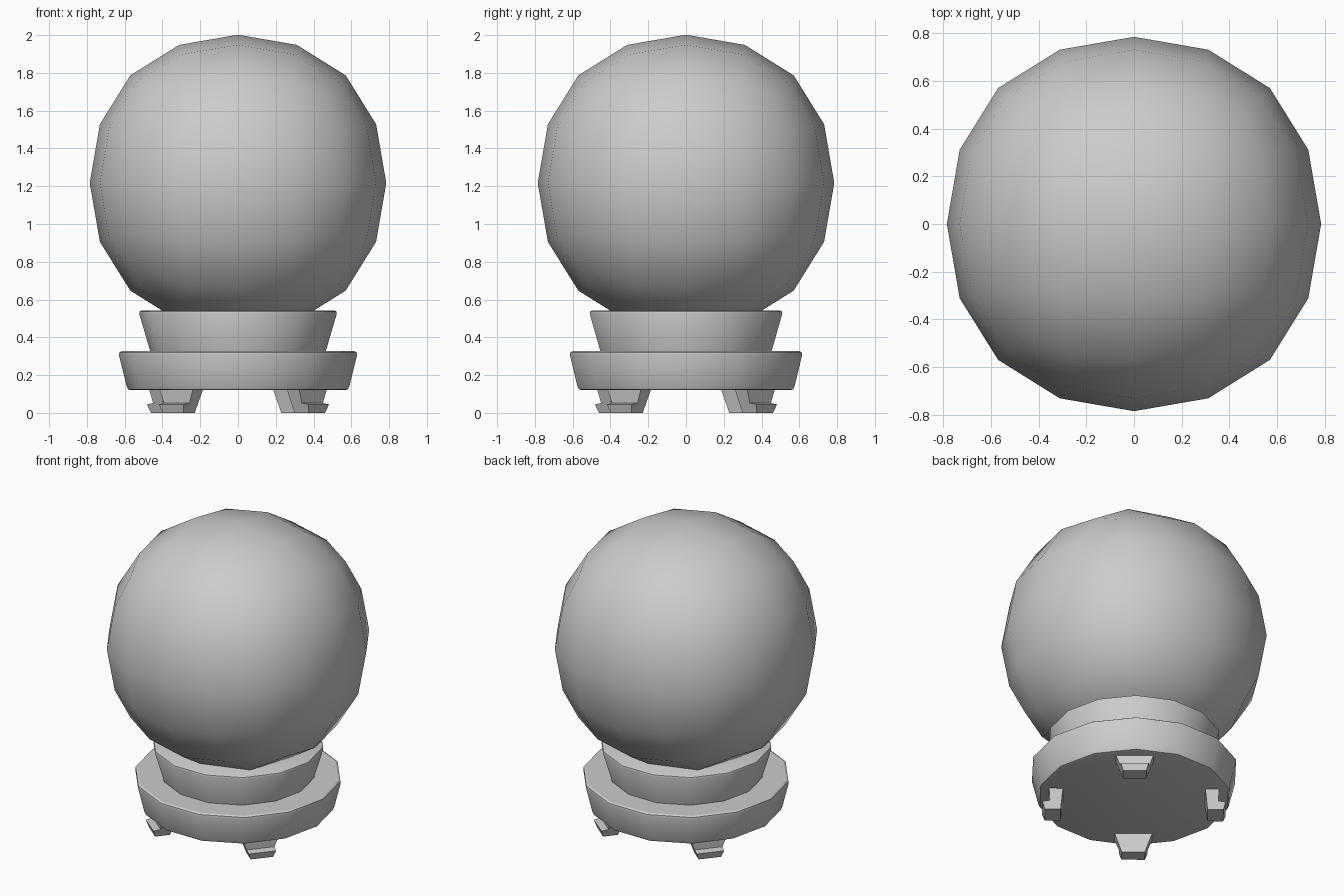
import bpy, bmesh
from math import cos, sin, pi, radians

if "Cube" in bpy.data.objects:
    bpy.data.objects.remove(bpy.data.objects["Cube"])

SIDES = 14


def finish(name, bm, angle=30):
    bmesh.ops.recalc_face_normals(bm, faces=bm.faces)
    me = bpy.data.meshes.new(name)
    bm.to_mesh(me)
    bm.free()
    ob = bpy.data.objects.new(name, me)
    bpy.context.collection.objects.link(ob)
    bpy.ops.object.select_all(action='DESELECT')
    ob.select_set(True)
    bpy.context.view_layer.objects.active = ob
    bpy.ops.object.shade_smooth_by_angle(angle=radians(angle))
    return ob


def turned(name, profile):
    """Capped 14-sided solid from (radius, z) points."""
    bm = bmesh.new()
    rings = [[bm.verts.new((r * cos(2 * pi * i / SIDES), r * sin(2 * pi * i / SIDES), z))
              for i in range(SIDES)] for r, z in profile]
    for a, b in zip(rings, rings[1:]):
        for i in range(SIDES):
            j = (i + 1) % SIDES
            bm.faces.new((a[i], a[j], b[j], b[i]))
    bm.faces.new(rings[0])
    bm.faces.new(rings[-1])
    return finish(name, bm)


def foot(name, azimuth):
    """Tapered foot with a stepped toe: side outline of (radial, z, half width)."""
    outline = [(0.43, 0.125, 0.115), (0.445, 0.0, 0.07), (0.54, 0.0, 0.07),
               (0.555, 0.045, 0.085), (0.51, 0.052, 0.088), (0.515, 0.125, 0.115)]
    c, s = cos(azimuth), sin(azimuth)
    bm = bmesh.new()
    left, right = [[bm.verts.new((u * c - k * v * s, u * s + k * v * c, z))
                    for u, z, v in outline] for k in (1, -1)]
    n = len(outline)
    bm.faces.new(left)
    bm.faces.new(right)
    for i in range(n):
        j = (i + 1) % n
        bm.faces.new((left[i], left[j], right[j], right[i]))
    return finish(name, bm, 15)


# Globe: cube rounded by two subdivision levels
bpy.ops.mesh.primitive_cube_add(size=2 * 0.785 / 0.8395, location=(0, 0, 1.217))
globe = bpy.context.object
globe.name = "globe"
sub = globe.modifiers.new("Rounding", 'SUBSURF')
sub.levels = sub.render_levels = 2
bpy.ops.object.modifier_apply(modifier=sub.name)
bpy.ops.object.shade_smooth()

# Stand: flared collar on a wider plinth
turned("collar", [(0.46, 0.31), (0.523, 0.525), (0.52, 0.537), (0.508, 0.543)])
turned("plinth", [(0.565, 0.12), (0.582, 0.125), (0.59, 0.142),
                  (0.63, 0.305), (0.628, 0.32), (0.617, 0.327)])

# Four feet around the plinth
for i in range(4):
    foot(f"foot_{i + 1}", radians(50.5 + 90 * i))
